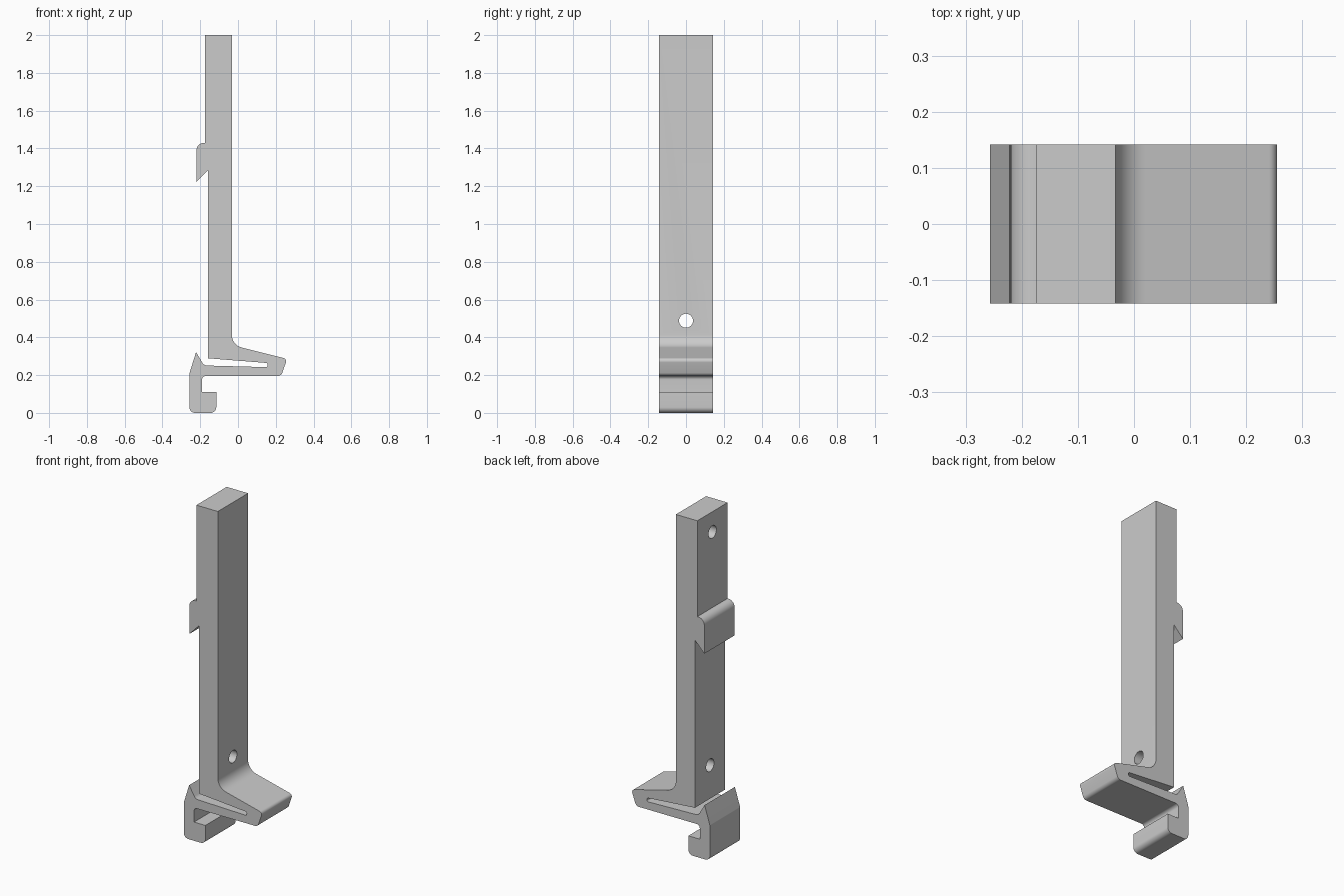
import bpy, bmesh, math
from mathutils import Vector

cube = bpy.data.objects.get("Cube")
if cube:
    bpy.data.objects.remove(cube, do_unlink=True)

HALF = 0.142

grey = bpy.data.materials.new("plain grey")
grey.use_nodes = True
colour = (0.6, 0.6, 0.6, 1)
grey.diffuse_color = colour
grey.node_tree.nodes["Principled BSDF"].inputs["Base Color"].default_value = colour


def fillet(corners, steps=8):
    """Round every corner (x, z, radius) of a closed outline."""
    out = []
    for i, (x, z, r) in enumerate(corners):
        p = Vector((x, z))
        if r == 0:
            out.append(p)
            continue
        a = (Vector(corners[i - 1][:2]) - p).normalized()
        b = (Vector(corners[(i + 1) % len(corners)][:2]) - p).normalized()
        half = a.angle(b) / 2
        centre = p + (a + b).normalized() * r / math.sin(half)
        start = p + a * r / math.tan(half) - centre
        end = p + b * r / math.tan(half) - centre
        sweep = math.pi - 2 * half
        for k in range(steps + 1):
            t = k / steps
            arc = (start * math.sin((1 - t) * sweep) + end * math.sin(t * sweep)) / math.sin(sweep)
            out.append(centre + arc)
    return out


# Clip outline: x, z, corner radius
outline = [
    (-0.033, 2, 0), (-0.174, 2, 0),
    # catch on the back of the stem
    (-0.174, 1.43, 0), (-0.22, 1.43, 0.04), (-0.22, 1.222, 0), (-0.158, 1.286, 0),
    # spring slot
    (-0.158, 0.289, 0), (0.157, 0.264, 0.009), (0.157, 0.242, 0.009),
    # barb and lower hook
    (-0.18, 0.251, 0.03), (-0.222, 0.322, 0), (-0.257, 0.21, 0.02),
    (-0.257, 0, 0.03), (-0.115, 0, 0.03), (-0.115, 0.111, 0),
    (-0.19, 0.111, 0), (-0.19, 0.196, 0.02),
    # finger tab
    (0.229, 0.196, 0.025), (0.26, 0.286, 0.018), (-0.033, 0.359, 0.07),
]

bm = bmesh.new()
face = bm.faces.new([bm.verts.new((p.x, -HALF, p.y)) for p in fillet(outline)])
side = bmesh.ops.extrude_face_region(bm, geom=[face])
bmesh.ops.translate(bm, vec=(0, 2 * HALF, 0),
                    verts=[v for v in side["geom"] if isinstance(v, bmesh.types.BMVert)])
bmesh.ops.recalc_face_normals(bm, faces=bm.faces)
mesh = bpy.data.meshes.new("latch_clip")
bm.to_mesh(mesh)
bm.free()
clip = bpy.data.objects.new("latch_clip", mesh)
bpy.context.collection.objects.link(clip)
mesh.materials.append(grey)


# Screw holes: lower goes right through, upper is blind from the catch side
def drill(name, x, z, depth):
    bpy.ops.mesh.primitive_cylinder_add(vertices=32, radius=0.037, depth=depth,
                                        location=(x, 0, z), rotation=(0, math.pi / 2, 0))
    cutter = bpy.context.object
    cutter.name = name
    cutter.data.materials.append(grey)
    cutter.hide_render = True
    cutter.hide_set(True)
    mod = clip.modifiers.new(name, "BOOLEAN")
    mod.operation = "DIFFERENCE"
    mod.solver = "EXACT"
    mod.object = cutter


drill("lower_hole_cutter", -0.1, 0.488, 0.4)
drill("upper_hole_cutter", -0.17, 1.88, 0.16)

bpy.ops.object.select_all(action="DESELECT")
clip.select_set(True)
bpy.context.view_layer.objects.active = clip
for mod in list(clip.modifiers):
    bpy.ops.object.modifier_apply(modifier=mod.name)
for cutter in [o for o in bpy.data.objects if o.name.endswith("_cutter")]:
    bpy.data.objects.remove(cutter, do_unlink=True)
bpy.ops.object.shade_smooth_by_angle(angle=math.radians(30))
